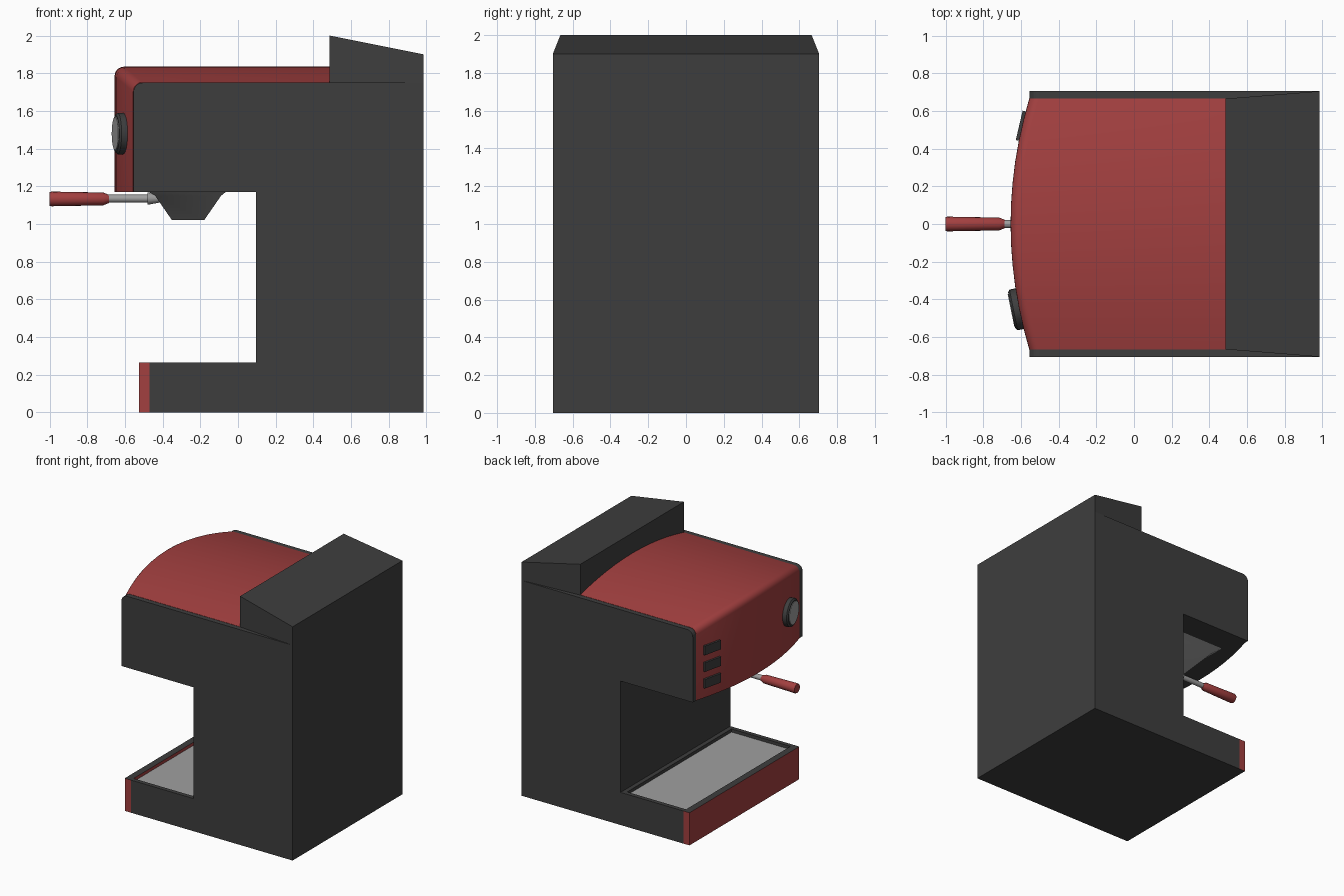
import bpy, bmesh, math
from mathutils import Vector, Matrix

if "Cube" in bpy.data.objects:
    bpy.data.objects.remove(bpy.data.objects["Cube"], do_unlink=True)


def material(name, rgb):
    m = bpy.data.materials.new(name)
    m.use_nodes = True
    m.diffuse_color = (*rgb, 1)
    m.node_tree.nodes["Principled BSDF"].inputs["Base Color"].default_value = (*rgb, 1)
    return m


CHARCOAL = material("charcoal", (0.048, 0.048, 0.048))
RED = material("brick red", (0.36, 0.05, 0.05))
SILVER = material("silver", (0.35, 0.35, 0.35))


def finish(bm, name, mats, smooth=False, rule=None):
    """Turn a bmesh into an object; rule picks a material index per face."""
    bmesh.ops.recalc_face_normals(bm, faces=bm.faces)
    bm.normal_update()
    if rule:
        for f in bm.faces:
            f.material_index = rule(f)
    me = bpy.data.meshes.new(name)
    bm.to_mesh(me)
    bm.free()
    for m in mats:
        me.materials.append(m)
    ob = bpy.data.objects.new(name, me)
    bpy.context.collection.objects.link(ob)
    if smooth:
        bpy.ops.object.select_all(action='DESELECT')
        ob.select_set(True)
        bpy.context.view_layer.objects.active = ob
        bpy.ops.object.shade_smooth_by_angle(angle=math.radians(35))
    return ob


def loft(name, rings, mats, smooth=False, rule=None):
    """Skin closed rings of points and cap both ends."""
    bm = bmesh.new()
    vs = [[bm.verts.new(p) for p in r] for r in rings]
    n = len(rings[0])
    for a, b in zip(vs, vs[1:]):
        for i in range(n):
            j = (i + 1) % n
            bm.faces.new((a[i], a[j], b[j], b[i]))
    bm.faces.new(vs[0])
    bm.faces.new(vs[-1])
    return finish(bm, name, mats, smooth, rule)


def box(name, lo, hi, mats, rule=None):
    ring = lambda z: [(lo[0], lo[1], z), (hi[0], lo[1], z), (hi[0], hi[1], z), (lo[0], hi[1], z)]
    return loft(name, [ring(lo[2]), ring(hi[2])], mats, rule=rule)


def lathe(name, origin, axis, stations, mats, sides=16, rule=None):
    """Round part: stations are (distance along axis, radius)."""
    rot = Vector(axis).to_track_quat('Z', 'Y').to_matrix().to_4x4()
    mat = Matrix.Translation(origin) @ rot
    angles = [2 * math.pi * i / sides for i in range(sides)]
    rings = [[mat @ Vector((r * math.cos(a), r * math.sin(a), d)) for a in angles]
             for d, r in stations]
    return loft(name, rings, mats, True, rule)


def rounded(cx, cz, r, steps=5):
    """Quarter arc from facing -x to facing up."""
    return [(cx - r * math.cos(t), cz + r * math.sin(t))
            for t in (math.pi / 2 * i / steps for i in range(steps + 1))]


W = 0.705       # half width of the body
HW = 0.665      # half width of the hood
BACK = 0.985
FLOOR = 0.235   # bottom of the tray recess
RIM = 0.265
UNDER = 1.17    # underside of the head

# C-shaped body
profile = [(BACK, 0), (-0.47, 0), (-0.47, FLOOR), (0.095, FLOOR), (0.095, UNDER),
           (-0.555, UNDER)] + rounded(-0.505, 1.70, 0.05) + [(BACK, 1.75)]
loft("body", [[(x, y, z) for x, z in profile] for y in (-W, W)], [CHARCOAL])

# Sloped top housing at the back
loft("top_housing",
     [[(0.485, -HW, z0), (BACK, -W, z1), (BACK, W, z1), (0.485, HW, z0)]
      for z0, z1 in ((1.745, 1.745), (2.0, 1.9))], [CHARCOAL])


# Bulged hood, domed across its width
def bulge(y):
    return 1 - (y / HW) ** 2


def front_x(y):
    return -0.556 - 0.099 * bulge(y)


sections = []
for i in range(13):
    y = HW * (i / 6 - 1)
    top = 1.752 + 0.083 * bulge(y)
    path = ([(0.487, UNDER), (front_x(y), UNDER)]
            + rounded(front_x(y) + 0.05, top - 0.05, 0.05) + [(0.487, top)])
    sections.append([(x, y, z) for x, z in path])
loft("hood", sections, [RED, CHARCOAL], True,
     lambda f: 1 if f.normal.z < -0.9 or f.normal.x > 0.9 else 0)

# Drip tray: rims, red front plate and metal floor
for side, s in (("left", 1), ("right", -1)):
    ys = sorted((s * W, s * (W - 0.035)))
    box(side + "_tray_rim", (-0.47, ys[0], FLOOR), (0.095, ys[1], RIM), [CHARCOAL])
box("rear_tray_rim", (0.06, 0.035 - W, FLOOR), (0.095, W - 0.035, RIM), [CHARCOAL])
box("tray_front_plate", (-0.525, -W, 0), (-0.47, W, RIM), [RED, CHARCOAL],
    rule=lambda f: 1 if abs(f.normal.z) > 0.9 else 0)
box("tray_floor", (-0.47, 0.035 - W, FLOOR), (0.06, W - 0.035, FLOOR + 0.005), [SILVER])


# Brewing funnel under the head
def rectangle(x0, x1, hy, z):
    return [(x0, -hy, z), (x1, -hy, z), (x1, hy, z), (x0, hy, z)]


loft("funnel", [rectangle(-0.48, -0.06, 0.5, UNDER + 0.004),
                rectangle(-0.44, -0.09, 0.42, 1.15),
                rectangle(-0.35, -0.18, 0.1, 1.02)], [SILVER], True)

# Handle with collar, rod and grip
lathe("handle_collar", (-0.41, 0, 1.135), (-1, 0, 0), [(0, 0.02), (0.07, 0.033)], [SILVER])
lathe("handle_rod", (-0.40, 0, 1.135), (-1, 0, 0), [(0, 0.021), (0.30, 0.021)], [SILVER])
lathe("handle_grip", (-0.685, 0, 1.133), (-1, 0, 0),
      [(0, 0.022), (0.03, 0.034), (0.305, 0.039), (0.315, 0.036)], [RED])


# Front controls follow the hood surface
def outward(y):
    return Vector((-1, 0.198 * y / HW ** 2, 0)).normalized()


DY = -0.45
spot = Vector((front_x(DY), DY, 1.48))
lathe("dial_bezel", spot, outward(DY), [(-0.02, 0.11), (0.03, 0.11), (0.04, 0.098)],
      [CHARCOAL], 24)
lathe("dial_face", spot, outward(DY), [(0.035, 0.09), (0.044, 0.088)], [SILVER], 24)

BY = 0.52
n = outward(BY)
along = Vector((-n.y, n.x, 0))
for i in range(3):
    c = Vector((front_x(BY), BY, 1.56 - 0.135 * i))
    rings = [[c + n * d + along * (0.08 * a) + Vector((0, 0, 0.037 * b))
              for a, b in ((-1, -1), (1, -1), (1, 1), (-1, 1))] for d in (-0.02, 0.015)]
    loft("button_%d" % (i + 1), rings, [CHARCOAL])
